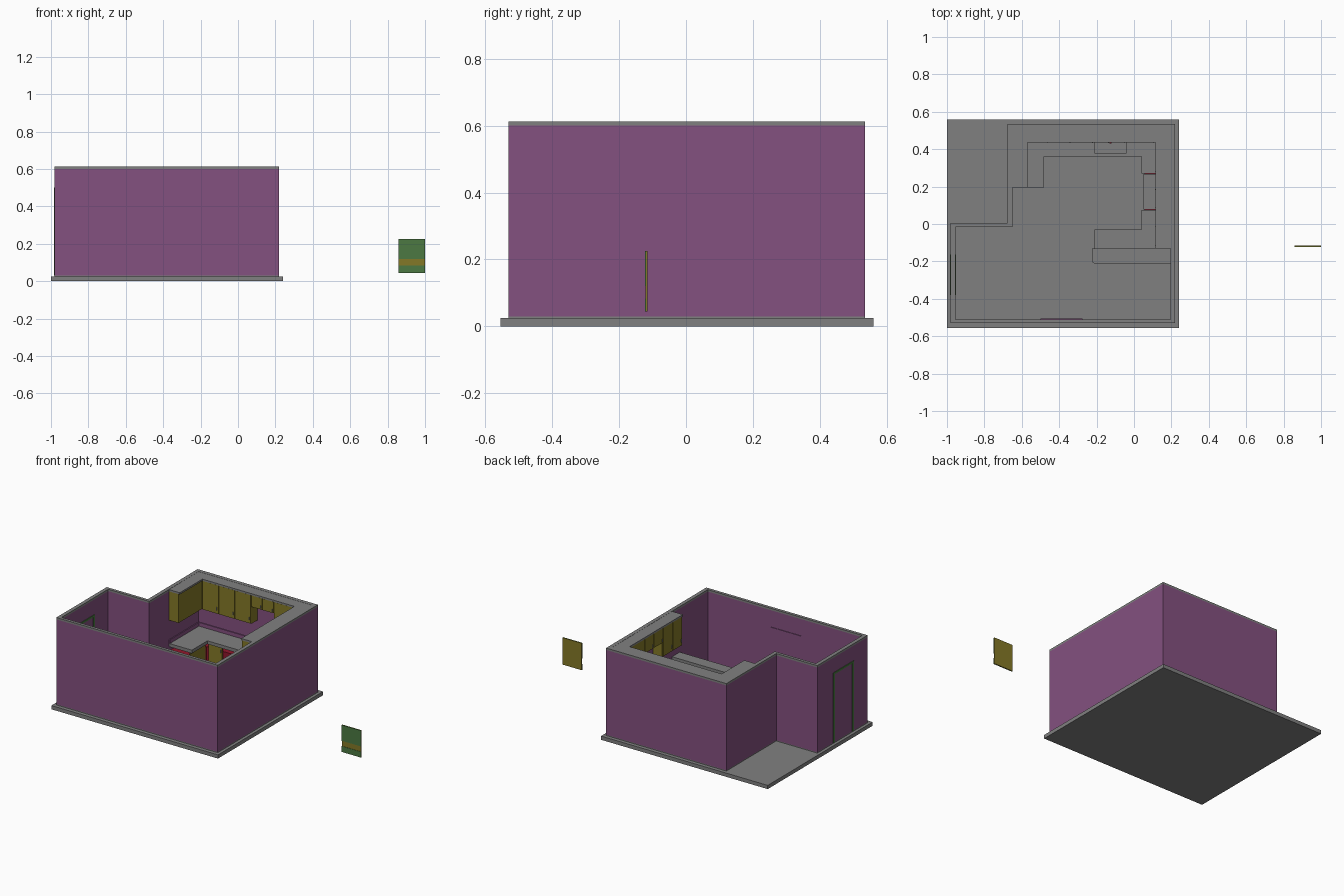
import bpy, bmesh
from mathutils import Vector

cube = bpy.data.objects.get("Cube")
if cube:
    bpy.data.objects.remove(cube, do_unlink=True)


def material(name, r, g, b):
    m = bpy.data.materials.new(name)
    m.use_nodes = True
    m.diffuse_color = (r, g, b, 1)
    m.node_tree.nodes["Principled BSDF"].inputs["Base Color"].default_value = (r, g, b, 1)
    return m


GRAY = material("gray", .216, .216, .216)
PURPLE = material("purple", .23, .082, .215)
GREEN = material("green", .072, .19, .055)
YELLOW = material("olive yellow", .23, .19, .02)
RED = material("red", .28, .008, .025)


def finish(name, bm, *mats):
    bmesh.ops.recalc_face_normals(bm, faces=bm.faces)
    mesh = bpy.data.meshes.new(name)
    bm.to_mesh(mesh)
    bm.free()
    for m in mats:
        mesh.materials.append(m)
    ob = bpy.data.objects.new(name, mesh)
    bpy.context.collection.objects.link(ob)
    return ob


def prism(name, outline, z0, z1, mat):
    bm = bmesh.new()
    base = bm.faces.new([bm.verts.new((x, y, z0)) for x, y in outline])
    top = bmesh.ops.extrude_face_region(bm, geom=[base])["geom"]
    bmesh.ops.translate(bm, vec=(0, 0, z1 - z0),
                        verts=[v for v in top if isinstance(v, bmesh.types.BMVert)])
    return finish(name, bm, mat)


def box(name, x0, x1, y0, y1, z0, z1, mat):
    return prism(name, [(x0, y0), (x1, y0), (x1, y1), (x0, y1)], z0, z1, mat)


def cut(target, cutter):
    mod = target.modifiers.new("opening", "BOOLEAN")
    mod.operation, mod.solver, mod.object = "DIFFERENCE", "EXACT", cutter
    cutter.hide_render = True
    cutter.hide_set(True)


def door_row(name, start, end, count, z0, z1, knob_z):
    """Door plates from start to end, standing out to the right of that line."""
    a, b = Vector(start), Vector(end)
    along = (b - a).normalized()
    out = Vector((along.y, -along.x))
    step = (b - a) / count
    for i in range(count):
        p, q = a + step * i + along * .002, a + step * (i + 1) - along * .002
        prism(f"{name}_{i + 1}", [p, q, q + out * .007, p + out * .007], z0, z1, YELLOW)
        k = q - along * .012 + out * .007
        prism(f"{name}_handle_{i + 1}", [k, k + along * .004, k + along * .004 + out * .005,
                                         k + out * .005], knob_z, knob_z + .02, GRAY)


# Floor slab
box("floor_slab", -1, .24, -.555, .56, 0, .025, GRAY)

# Walls: one ring with gray bands at the foot and the top
outer = [(-.98, -.53), (.22, -.53), (.22, .535), (-.675, .535), (-.675, .005), (-.98, .005)]
inner = [(-.955, -.51), (.195, -.51), (.195, .51), (-.65, .51), (-.65, -.015), (-.955, -.015)]
levels = [.025, .03, .6, .613]
bm = bmesh.new()
rings = [[[bm.verts.new((x, y, z)) for x, y in path] for z in levels] for path in (outer, inner)]
for i in range(len(outer)):
    j = (i + 1) % len(outer)
    for ring in rings:
        for k in range(3):
            f = bm.faces.new((ring[k][i], ring[k][j], ring[k + 1][j], ring[k + 1][i]))
            f.material_index = int(k == 1)
    for k in (0, 3):
        bm.faces.new((rings[0][k][i], rings[0][k][j], rings[1][k][j], rings[1][k][i]))
finish("walls", bm, GRAY, PURPLE)

# Side door casing on both faces of the wall
for side, x in (("outer", -.984), ("inner", -.955)):
    for label, y in (("front", -.38), ("back", -.177)):
        box(f"{side}_door_jamb_{label}", x, x + .004, y, y + .015, .03, .5, GREEN)
    box(f"{side}_door_head", x, x + .004, -.38, -.162, .487, .5, GREEN)

# Plain door panel inside the front wall
box("inside_door_panel", -.5, -.275, -.51, -.506, .03, .488, PURPLE)

# Base cabinets
prism("base_cabinets", [(-.65, .2), (-.497, .2), (-.497, .377), (.057, .377), (.057, -.047),
                        (-.2, -.047), (-.2, -.128), (.194, -.128), (.194, .509), (-.65, .509)],
      .026, .2, RED)
door_row("left_base_door", (-.497, .365), (-.497, .2), 1, .045, .226, .19)
bpy.data.objects["left_base_door_1"].name = "left_base_door"
door_row("corner_base_door", (-.48, .377), (-.375, .377), 1, .045, .226, .19)
door_row("sink_base_door", (-.22, .377), (.045, .377), 3, .045, .226, .19)
door_row("right_base_door", (.057, .365), (.057, .27), 1, .045, .226, .19)
door_row("right_front_base_door", (.057, .075), (.057, -.04), 1, .045, .226, .19)
door_row("peninsula_base_door", (.05, -.047), (-.2, -.047), 2, .045, .226, .19)

# Countertop with openings for the sink and the range
counter = prism("countertop", [(-.65, .195), (-.48, .195), (-.48, .36), (.04, .36), (.04, -.03),
                               (-.21, -.03), (-.21, -.13), (.195, -.13), (.195, .51), (-.65, .51)],
                .228, .25, GRAY)
cut(counter, box("sink_cutter", -.21, -.04, .38, .485, .1, .4, GRAY))
cut(counter, box("range_cutter", 0, .3, .075, .27, .1, .4, GRAY))
box("sink_bottom", -.215, -.035, .378, .49, .2, .205, GRAY)
box("faucet_post", -.13, -.12, .488, .498, .25, .3, GRAY)
box("faucet_spout", -.129, -.121, .44, .498, .3, .307, GRAY)
box("faucet_knob", -.13, -.12, .43, .44, .296, .307, RED)
box("range", .05, .194, .077, .268, .027, .25, GRAY)

# Backsplash strips
box("back_splash", -.65, .195, .504, .51, .25, .275, PURPLE)
box("right_splash", .189, .195, -.13, .51, .25, .275, PURPLE)
box("left_splash", -.65, -.644, .195, .51, .25, .275, PURPLE)

# Raised bar on a half wall, one rounded corner
box("bar_wall", -.21, .195, -.15, -.13, .025, .29, PURPLE)
prism("bar_top", [(-.225, -.13), (-.225, -.195), (-.22, -.207), (-.208, -.212), (.195, -.212),
                  (.195, -.13)], .29, .307, GRAY)

# Wall cabinets: full height runs, short ones above the sink and the range
prism("left_wall_cabinets", [(-.65, .197), (-.58, .197), (-.58, .445), (-.21, .445),
                             (-.21, .509), (-.65, .509)], .405, .6, YELLOW)
box("sink_wall_cabinet", -.21, -.04, .445, .509, .52, .6, YELLOW)
prism("corner_wall_cabinets", [(-.04, .509), (-.04, .445), (.125, .445), (.125, .27),
                               (.194, .27), (.194, .509)], .405, .6, YELLOW)
box("range_wall_cabinet", .125, .194, .075, .27, .5, .6, YELLOW)
box("right_wall_cabinet", .125, .194, -.128, .075, .405, .6, YELLOW)
door_row("left_wall_door", (-.58, .438), (-.58, .197), 2, .407, .598, .43)
door_row("back_wall_door", (-.572, .445), (-.21, .445), 3, .407, .598, .43)
door_row("sink_wall_door", (-.21, .445), (-.04, .445), 2, .522, .598, .53)
door_row("corner_wall_door", (-.04, .445), (.117, .445), 1, .407, .598, .43)
door_row("corner_right_door", (.125, .437), (.125, .27), 1, .407, .598, .43)
door_row("range_wall_door", (.125, .27), (.125, .075), 2, .502, .598, .51)
door_row("right_wall_door", (.125, .075), (.125, -.128), 2, .407, .598, .43)

# Gray cap over the wall cabinets
prism("cabinet_cap", [(-.65, .195), (-.57, .195), (-.57, .435), (.115, .435), (.115, -.13),
                      (.195, -.13), (.195, .51), (-.65, .51)], .6, .612, GRAY)

# Loose appliance door standing apart from the room
box("loose_door_back", .857, 1, -.119, -.115, .045, .226, YELLOW)
box("loose_door_upper", .857, 1, -.123, -.119, .12, .226, GREEN)
box("loose_door_band", .857, 1, -.121, -.119, .084, .12, YELLOW)
box("loose_door_lower", .857, 1, -.123, -.119, .045, .084, GREEN)
